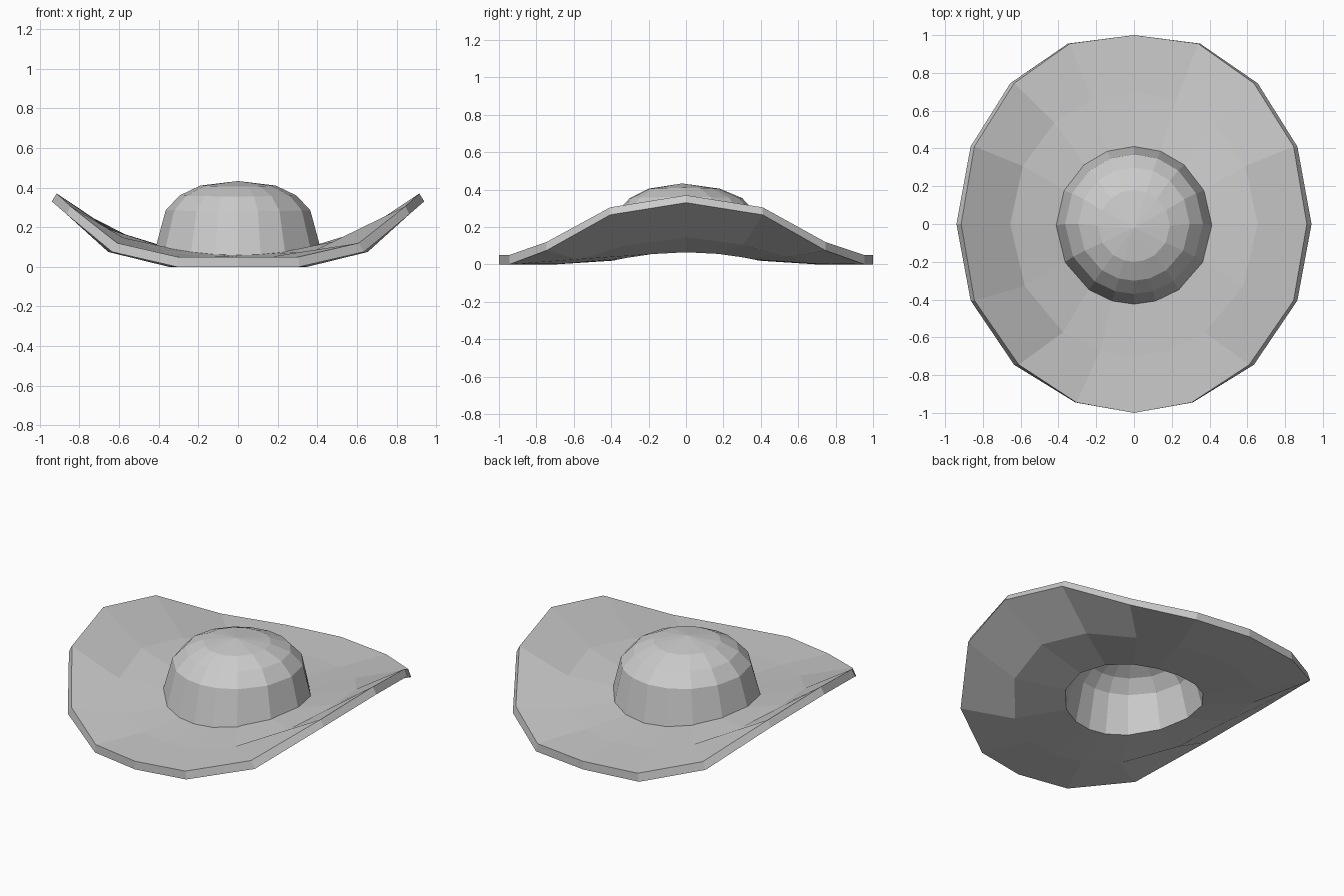
import bpy, bmesh
from math import sin, cos, radians

if "Cube" in bpy.data.objects:
    bpy.data.objects.remove(bpy.data.objects["Cube"])

# half-ring directions from back (+y) round the right side to the front (-y)
ANGLES = [90, 70, 50, 26, 0, -28, -55, -74, -90]


def full_ring(half):
    """Mirror a nine point half ring across x = 0 into 16 points."""
    return half + [(-x, y, z) for x, y, z in reversed(half[1:-1])]


def oval(rx, ry, z_side, z_end, yc=0.0, power=2):
    pts = []
    for a in ANGLES:
        c, s = cos(radians(a)), sin(radians(a))
        pts.append((rx * c, yc + ry * s, z_end + (z_side - z_end) * abs(c) ** power))
    return full_ring(pts)


def loft(name, rings, start=None, end=None):
    """Skin a list of rings, with optional apex points at both ends."""
    bm = bmesh.new()
    loops = [[bm.verts.new(p) for p in r] for r in rings]
    n = len(loops[0])
    for a, b in zip(loops, loops[1:]):
        for i in range(n):
            j = (i + 1) % n
            bm.faces.new((a[i], a[j], b[j], b[i]))
    for loop, tip in ((loops[0], start), (loops[-1], end)):
        if tip:
            v = bm.verts.new(tip)
            for i in range(n):
                bm.faces.new((loop[i], loop[(i + 1) % n], v))
    bmesh.ops.recalc_face_normals(bm, faces=bm.faces)
    me = bpy.data.meshes.new(name)
    bm.to_mesh(me)
    bm.free()
    ob = bpy.data.objects.new(name, me)
    bpy.context.collection.objects.link(ob)
    return ob


# brim edge: y, lower x, lower z, upper x, upper z
EDGE = [(1.0, 0, 0, 0, .05), (.955, .35, 0, .34, .05), (.745, .655, .075, .635, .12),
        (.41, .865, .265, .845, .305), (0, .94, .33, .915, .37),
        (-.405, .865, .265, .845, .305), (-.745, .635, .075, .61, .12),
        (-.945, .31, 0, .305, .05), (-1.0, 0, 0, 0, .05)]
edge_low = full_ring([(e[1], e[0], e[2]) for e in EDGE])
edge_top = full_ring([(e[3], e[0], e[4]) for e in EDGE])

# curled brim, thick slab with an open middle
hole_low = oval(.39, .39, .065, .02)
hole_top = oval(.39, .39, .105, .06)
loft("brim", [hole_top, hole_low,
              oval(.67, .70, .145, 0, power=3), edge_low,
              edge_top, oval(.655, .70, .19, .05, power=3), hole_top])

# hollow domed crown, outer skin over the edge to inner skin
loft("crown", [
    oval(.19, .19, .41, .405, -.01),
    oval(.295, .30, .36, .355),
    oval(.365, .37, .285, .28),
    oval(.415, .418, .10, .055, -.007),
    oval(.39, .39, .065, .02),
    oval(.335, .34, .265, .26),
    oval(.27, .275, .335, .33),
    oval(.17, .17, .38, .375, -.01),
], start=(0, -.02, .433), end=(0, -.02, .40))
